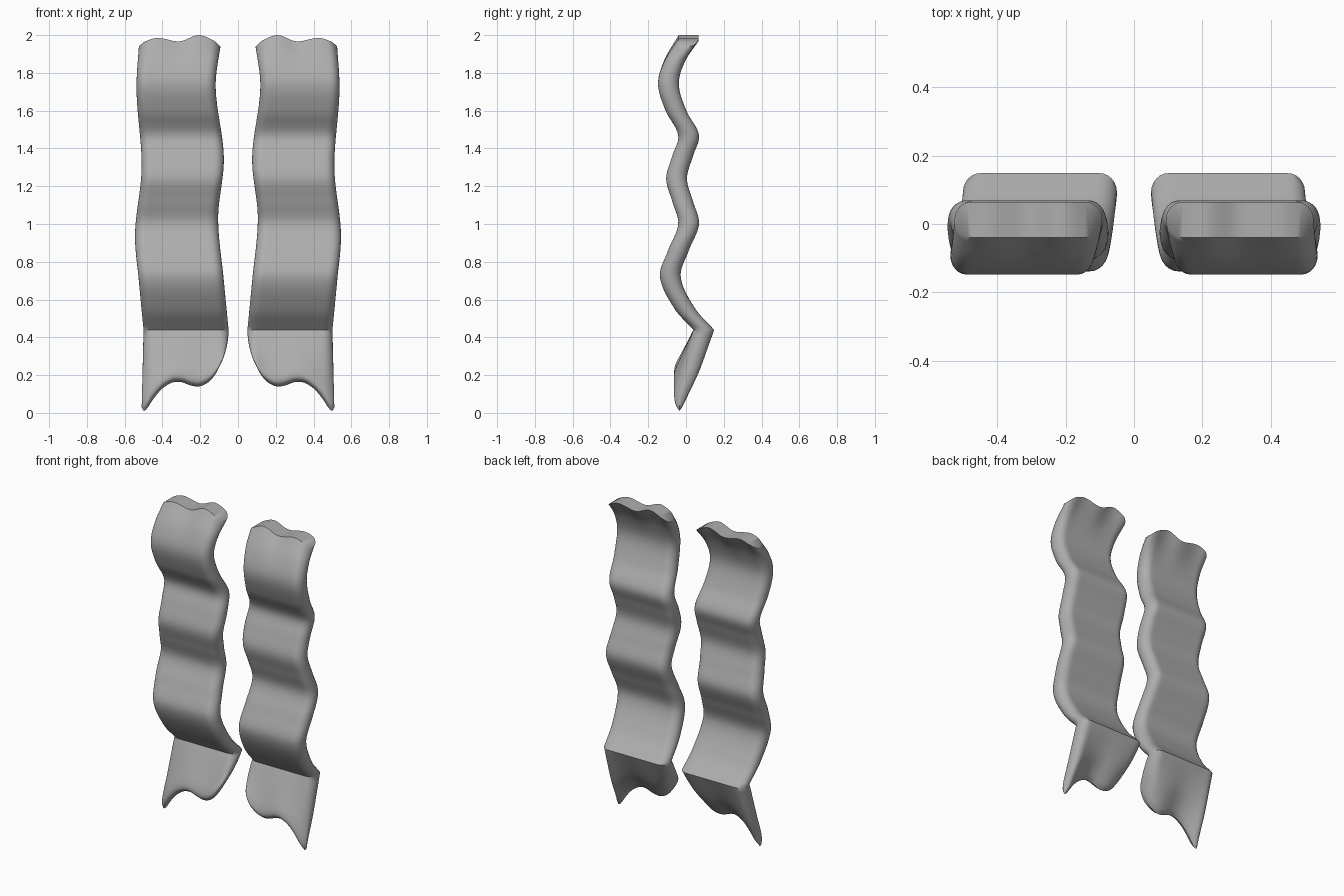
import bpy, bmesh, math

if "Cube" in bpy.data.objects:
    bpy.data.objects.remove(bpy.data.objects["Cube"])

grey = bpy.data.materials.new("mid_grey")
grey.use_nodes = True
grey.diffuse_color = (0.42, 0.42, 0.42, 1)
grey.node_tree.nodes["Principled BSDF"].inputs["Base Color"].default_value = (0.42, 0.42, 0.42, 1)


def curve(points, t):
    """Smooth interpolation through (position, value) points."""
    t = min(max(t, points[0][0]), points[-1][0])
    last = len(points) - 1

    def slope(k):
        a, b = points[max(k - 1, 0)], points[min(k + 1, last)]
        return (b[1] - a[1]) / (b[0] - a[0])

    i = 0
    while i < last - 1 and t > points[i + 1][0]:
        i += 1
    (x0, y0), (x1, y1) = points[i], points[i + 1]
    w = x1 - x0
    s = (t - x0) / w
    h = s * s * (3 - 2 * s)
    return (y0 * (1 - h) + y1 * h + w * slope(i) * s * (1 - s) ** 2
            - w * slope(i + 1) * s * s * (1 - s))


# Profiles of the wavy band, by height
CREASE, TOP = 0.44, 1.97
wave = [(.44, .094), (.55, -.005), (.72, -.083), (.86, -.04), (1.0, .014), (1.12, -.018),
        (1.24, -.05), (1.36, -.018), (1.47, .014), (1.6, -.053), (1.74, -.093),
        (1.86, -.06), (1.97, .013)]
inner = [(.44, .05), (.7, .075), (1.03, .105), (1.35, .075), (1.72, .118), (1.97, .093)]
outer = [(.44, .50), (.7, .525), (.95, .545), (1.3, .51), (1.7, .537), (1.97, .525)]
# Scalloped ends, by position across the band
top_edge = [(0, 1.94), (.08, 1.97), (.27, 2.0), (.5, 1.967), (.77, 1.985), (.93, 1.965), (1, 1.94)]
low_edge = [(0, .26), (.07, .205), (.15, .165), (.27, .14), (.38, .145), (.5, .163), (.62, .16),
            (.75, .125), (.85, .075), (.93, .025), (.975, .01), (1, .03)]
# Front and back of the lower flap, from crease to tip
flap_front = [(0, .038), (.5, -.025), (.8, -.06), (.93, -.06), (1, -.035)]
flap_back = [(0, .15), (.55, .07), (.85, .01), (.95, -.013), (1, -.035)]

# Positions across the band, dense at the rounded sides
ROUND = 0.115
side = [ROUND * (1 - math.cos(math.radians(a))) for a in range(0, 90, 15)]
across = side + [ROUND + (1 - 2 * ROUND) * k / 20 for k in range(21)] + [1 - u for u in reversed(side)]
COUNT = len(across)
ring_path = [(u, -1) for u in across] + [(u, 1) for u in reversed(across[1:-1])]


def fullness(u):
    d = min(u, 1 - u, ROUND) / ROUND
    return math.sqrt(max(0, 1 - (1 - d) ** 2))


def body_point(z, u, face):
    x0, x1 = curve(inner, z), curve(outer, z)
    lift = max(0, (z - 1.7) / (TOP - 1.7)) ** 2
    half = 0.055 - 0.003 * lift
    return (x0 + (x1 - x0) * u, curve(wave, z) + face * half * fullness(u),
            z + (curve(top_edge, u) - TOP) * lift)


def flap_point(t, u, face):
    x0, x1 = .05 + .04 * t * t, .50 + .01 * t
    front, back = curve(flap_front, t), curve(flap_back, t)
    mid, half = (front + back) / 2, (back - front) / 2
    return (x0 + (x1 - x0) * u, mid + face * half * fullness(u),
            CREASE + (curve(low_edge, u) - CREASE) * t)


def make_band(name, sign):
    bm = bmesh.new()
    rows = [[body_point(TOP + (CREASE - TOP) * k / 80, u, f) for u, f in ring_path] for k in range(81)]
    rows += [[flap_point(math.sin(k / 24 * math.pi / 2), u, f) for u, f in ring_path]
             for k in range(1, 25)]
    rings = [[bm.verts.new((sign * x, y, z)) for x, y, z in row] for row in rows]
    n = len(ring_path)
    for a, b in zip(rings, rings[1:]):
        for i in range(n):
            j = (i + 1) % n
            bm.faces.new((a[i], a[j], b[j], b[i]))
    # Top cap, bridged front to back
    cap = rings[0]
    for i in range(COUNT - 1):
        quad = [cap[i], cap[i + 1], cap[(n - i - 1) % n], cap[(n - i) % n]]
        bm.faces.new(list(dict.fromkeys(quad)))
    bmesh.ops.remove_doubles(bm, verts=bm.verts, dist=0.0005)
    bmesh.ops.recalc_face_normals(bm, faces=bm.faces)
    mesh = bpy.data.meshes.new(name)
    bm.to_mesh(mesh)
    bm.free()
    mesh.materials.append(grey)
    obj = bpy.data.objects.new(name, mesh)
    bpy.context.collection.objects.link(obj)
    bpy.ops.object.select_all(action='DESELECT')
    obj.select_set(True)
    bpy.context.view_layer.objects.active = obj
    bpy.ops.object.shade_smooth_by_angle(angle=math.radians(50))


make_band("left_wavy_band", 1)
make_band("right_wavy_band", -1)
